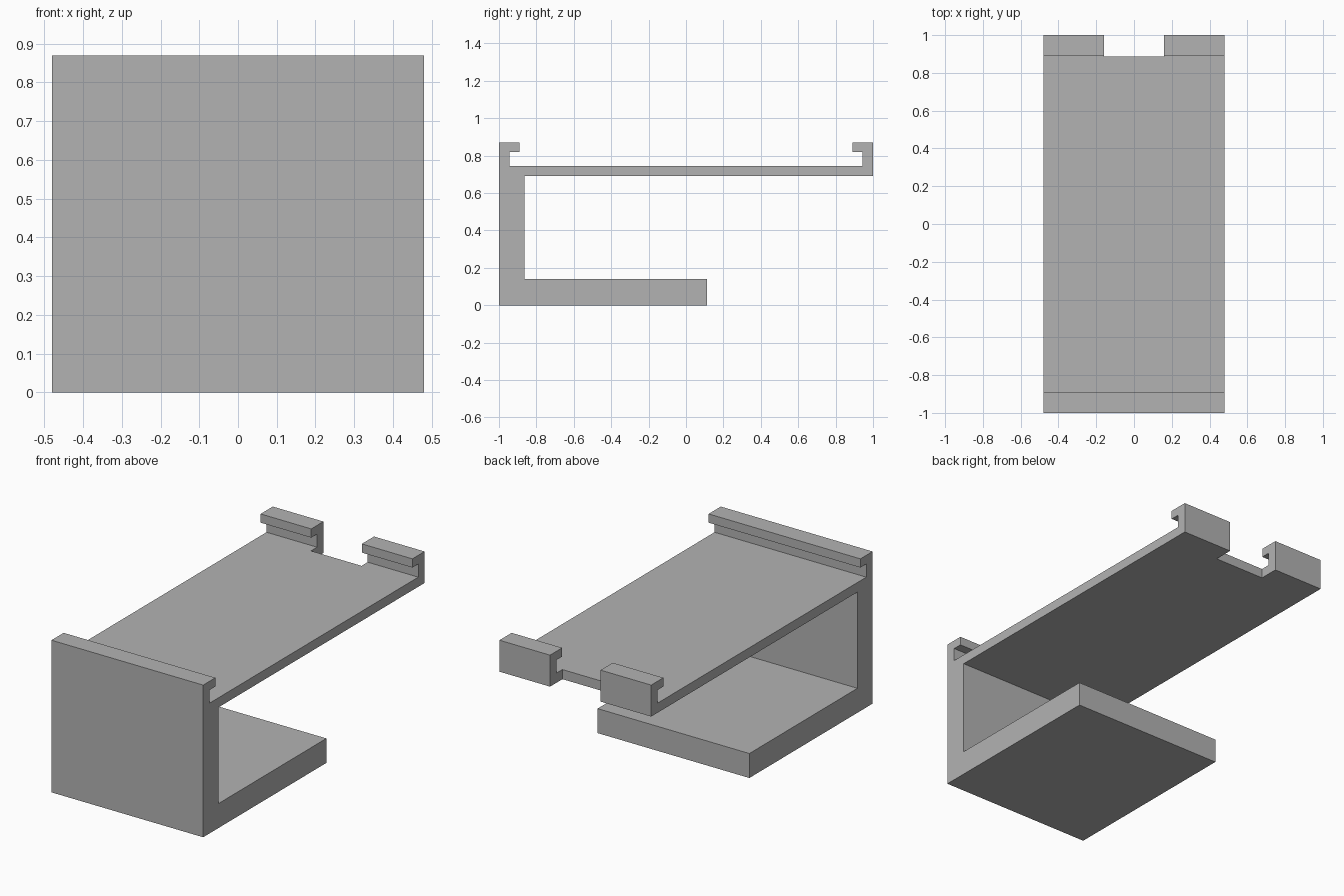
import bpy
import bmesh

cube = bpy.data.objects.get("Cube")
if cube:
    bpy.data.objects.remove(cube, do_unlink=True)

HALF_WIDTH = 0.48

# Plain grey material
grey = bpy.data.materials.new("plain grey")
grey.use_nodes = True
colour = (0.45, 0.45, 0.45, 1)
grey.diffuse_color = colour
grey.node_tree.nodes["Principled BSDF"].inputs["Base Color"].default_value = colour


def extrude_profile(name, points, x0, x1):
    """Extrude a (y, z) outline along x into a closed solid."""
    bm = bmesh.new()
    face = bm.faces.new([bm.verts.new((x0, y, z)) for y, z in points])
    result = bmesh.ops.extrude_face_region(bm, geom=[face])
    moved = [g for g in result["geom"] if isinstance(g, bmesh.types.BMVert)]
    bmesh.ops.translate(bm, verts=moved, vec=(x1 - x0, 0, 0))
    bmesh.ops.recalc_face_normals(bm, faces=bm.faces)
    mesh = bpy.data.meshes.new(name)
    bm.to_mesh(mesh)
    bm.free()
    mesh.materials.append(grey)
    obj = bpy.data.objects.new(name, mesh)
    bpy.context.collection.objects.link(obj)
    return obj


# Side outline: foot, upright, tray and the two inward-facing lips
outline = [
    (-1, 0), (0.113, 0), (0.113, 0.14), (-0.863, 0.14), (-0.863, 0.69),
    (1, 0.69), (1, 0.87), (0.89, 0.87), (0.89, 0.82), (0.943, 0.82),
    (0.943, 0.745), (-0.943, 0.745), (-0.943, 0.82), (-0.89, 0.82),
    (-0.89, 0.87), (-1, 0.87),
]
bracket = extrude_profile("bracket", outline, -HALF_WIDTH, HALF_WIDTH)

# Notch through the middle of the rear lip
notch = extrude_profile(
    "notch_cutter", [(0.888, 0.6), (1.1, 0.6), (1.1, 1), (0.888, 1)], -0.16, 0.16)
cut = bracket.modifiers.new("rear notch", "BOOLEAN")
cut.operation = "DIFFERENCE"
cut.solver = "EXACT"
cut.object = notch

# Bake the cut, then discard the cutter
bpy.context.view_layer.update()
evaluated = bracket.evaluated_get(bpy.context.evaluated_depsgraph_get())
baked = bpy.data.meshes.new_from_object(evaluated)
bracket.modifiers.clear()
bracket.data = baked
bpy.data.objects.remove(notch, do_unlink=True)
